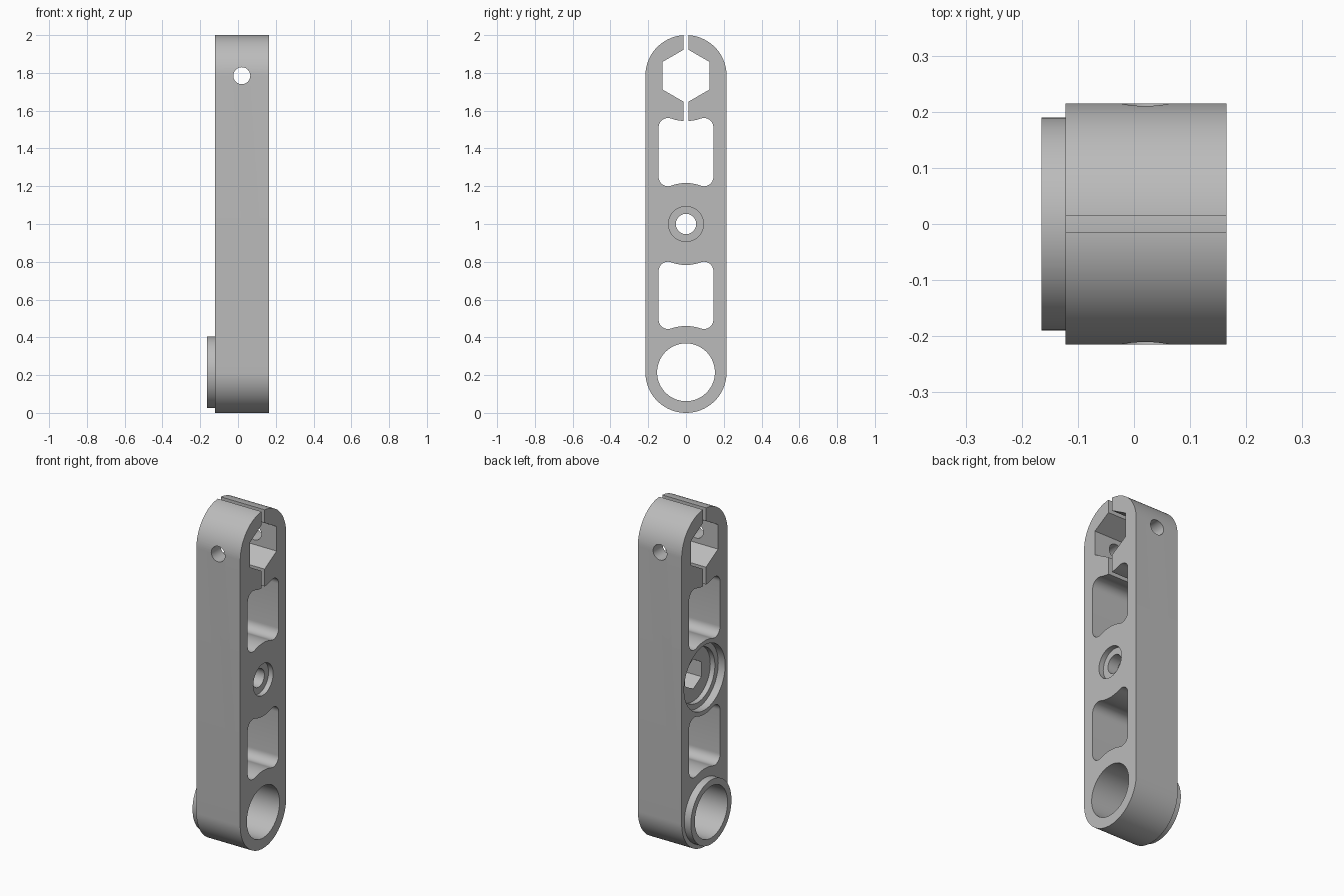
import bpy
import bmesh
from math import cos, sin, pi, sqrt, atan2, radians

cube = bpy.data.objects.get("Cube")
if cube:
    bpy.data.objects.remove(cube, do_unlink=True)

HALF = 0.215                  # half width of the arm
LOW, MID, TOP = 0.215, 1.0, 1.785   # heights of the three pivots
FACE_R, FACE_L, BOSS_L = 0.165, -0.122, -0.165

metal = bpy.data.materials.new("light grey metal")
metal.use_nodes = True
grey = (0.5, 0.5, 0.5, 1)
metal.diffuse_color = grey
metal.node_tree.nodes["Principled BSDF"].inputs["Base Color"].default_value = grey


def arc(cy, cz, r, a0, a1, n):
    return [(cy + r * cos(a0 + (a1 - a0) * i / n),
             cz + r * sin(a0 + (a1 - a0) * i / n)) for i in range(n + 1)]


def circle(cz, r, n=64, cy=0.0):
    return arc(cy, cz, r, pi / 2, pi / 2 + 2 * pi, n)[:-1]


def prism(name, profile, a, b, axis="x"):
    """Extrude a closed profile from a to b along x or y."""
    place = (lambda t, u, v: (t, u, v)) if axis == "x" else (lambda t, u, v: (u, t, v))
    bm = bmesh.new()
    base = bm.faces.new([bm.verts.new(place(a, u, v)) for u, v in profile])
    ext = bmesh.ops.extrude_face_region(bm, geom=[base])
    moved = [g for g in ext["geom"] if isinstance(g, bmesh.types.BMVert)]
    bmesh.ops.translate(bm, verts=moved, vec=place(b - a, 0, 0))
    bmesh.ops.recalc_face_normals(bm, faces=bm.faces)
    mesh = bpy.data.meshes.new(name)
    bm.to_mesh(mesh)
    bm.free()
    obj = bpy.data.objects.new(name, mesh)
    bpy.context.collection.objects.link(obj)
    mesh.materials.append(metal)
    return obj


def combine(target, tool, operation="DIFFERENCE"):
    tool.hide_render = True
    mod = target.modifiers.new(tool.name, "BOOLEAN")
    mod.operation, mod.solver, mod.object = operation, "EXACT", tool
    bpy.context.view_layer.objects.active = target
    bpy.ops.object.modifier_apply(modifier=mod.name)
    bpy.data.objects.remove(tool, do_unlink=True)


def window(z_low, r_low, z_high, r_high, half=0.145, f=0.05):
    """Pocket outline: straight sides, ends curving round the pivots, filleted corners."""
    cy = half - f

    def end(z, r, s):
        # right-hand fillet, end arc, left-hand fillet; s is the side of the pivot
        h = sqrt((r + f) ** 2 - cy ** 2)
        t = atan2(h, cy)
        fillet = arc(cy, h, f, 0, t - pi, 10)
        bump = arc(0, 0, r, t, pi - t, 16)[1:-1]
        mirrored = [(-y, v) for y, v in reversed(fillet)]
        return [(y, z + s * v) for y, v in fillet + bump + mirrored]

    return end(z_low, r_low, 1) + end(z_high, r_high, -1)[::-1]


# Arm body with rounded ends, and the boss round the lower bore
outline = arc(0, TOP, HALF, 0, pi, 48) + arc(0, LOW, HALF, pi, 2 * pi, 48)
arm = prism("lever_arm", outline, FACE_L, FACE_R)
combine(arm, prism("boss", circle(LOW, 0.19), BOSS_L, 0), "UNION")

# Cuts right through the thickness
for name, profile in (
    ("lower_bore", circle(LOW, 0.153)),
    ("lower_window", window(LOW, 0.245, MID, 0.217)),
    ("upper_window", window(MID, 0.217, TOP, 0.24)),
    ("clamp_hex", circle(TOP, 0.145, 6)),
    ("clamp_slit", [(-0.014, 1.5), (0.014, 1.5), (0.014, 2.1), (-0.014, 2.1)]),
    ("centre_hole", circle(MID, 0.054, 40)),
):
    combine(arm, prism(name, profile, -0.3, 0.3))

# Stepped pockets round the centre hole
for name, profile, a, b in (
    ("boss_socket", circle(MID, 0.192), -0.3, FACE_L + 0.045),
    ("inner_socket", circle(MID, 0.16), -0.3, FACE_L + 0.075),
    ("nut_pocket", circle(MID, 0.088, 6), -0.3, FACE_L + 0.19),
    ("screw_counterbore", circle(MID, 0.093, 48), FACE_R - 0.03, 0.3),
):
    combine(arm, prism(name, profile, a, b))

# Clamp screw hole across the top
combine(arm, prism("clamp_screw_hole", circle(TOP, 0.045, 40, 0.02), -0.3, 0.3, "y"))

bpy.ops.object.select_all(action="DESELECT")
arm.select_set(True)
bpy.context.view_layer.objects.active = arm
bpy.ops.object.shade_smooth_by_angle(angle=radians(30))
